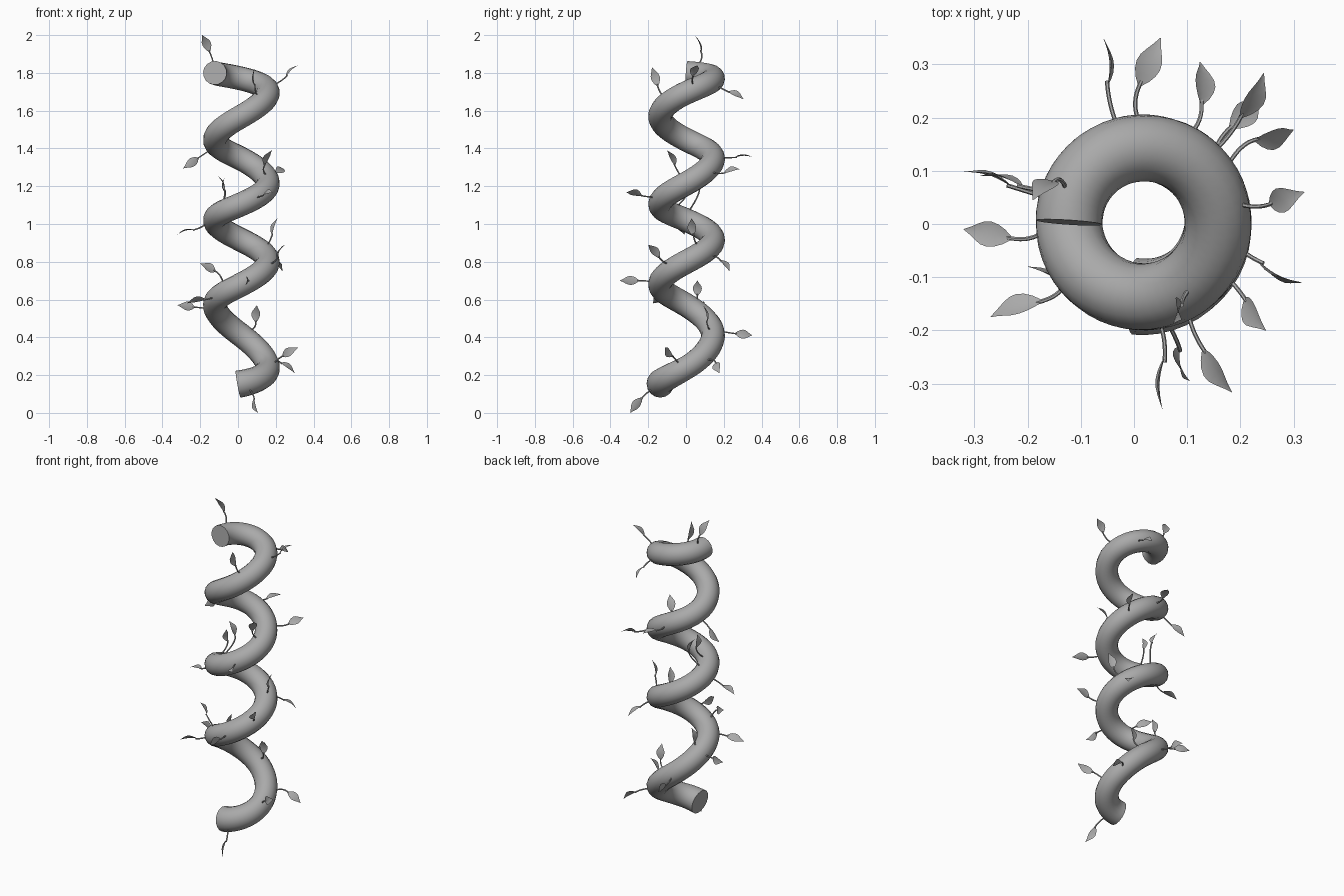
import bpy
import math
from mathutils import Vector, Quaternion

cube = bpy.data.objects.get("Cube")
if cube:
    bpy.data.objects.remove(cube, do_unlink=True)

gray = bpy.data.materials.new("plain gray")
gray.use_nodes = True
color = (0.4, 0.4, 0.4, 1)
gray.diffuse_color = color
gray.node_tree.nodes["Principled BSDF"].inputs["Base Color"].default_value = color

# Coil centre line: height at each quarter turn, starting at the front
CENTER = Vector((0.018, 0.003, 0))
COIL_RADIUS = 0.14
HEIGHTS = [.155, .24, .41, .57, .68, .80, .915, 1.02, 1.105,
           1.215, 1.345, 1.445, 1.57, 1.695, 1.77, 1.80]


def coil_height(q):
    """Smooth height at q quarter turns."""
    last = len(HEIGHTS) - 1
    i = max(0, min(int(math.floor(q)), last - 1))
    t = q - i
    a, b, c, d = (HEIGHTS[max(0, min(i + k, last))] for k in (-1, 0, 1, 2))
    return b + t * ((c - a) + t * (2*a - 5*b + 4*c - d + t * (3*(b - c) + d - a))) / 2


def coil_point(q):
    angle = (q - 1) * math.pi / 2
    return CENTER + Vector((COIL_RADIUS * math.cos(angle),
                            COIL_RADIUS * math.sin(angle), coil_height(q)))


def finish(obj, angle=50):
    obj.data.materials.clear()
    obj.data.materials.append(gray)
    bpy.ops.object.select_all(action='DESELECT')
    obj.select_set(True)
    bpy.context.view_layer.objects.active = obj
    if obj.type == 'CURVE':
        bpy.ops.object.convert(target='MESH')
        obj = bpy.context.view_layer.objects.active
    bpy.ops.object.shade_smooth_by_angle(angle=math.radians(angle))


def tube(name, points, radii, resolution):
    """Round capped tube along a path, with one radius per point."""
    curve = bpy.data.curves.new(name, 'CURVE')
    curve.dimensions = '3D'
    curve.bevel_depth = 1
    curve.bevel_resolution = resolution
    curve.use_fill_caps = True
    spline = curve.splines.new('POLY')
    spline.points.add(len(points) - 1)
    for target, p, r in zip(spline.points, points, radii):
        target.co = (*p, 1)
        target.radius = r
    obj = bpy.data.objects.new(name, curve)
    bpy.context.collection.objects.link(obj)
    finish(obj)


# Main spiral stem
START, END, STEPS = -0.08, len(HEIGHTS) - 1, 180
params = [START + (END - START) * i / STEPS for i in range(STEPS + 1)]
path = [coil_point(q) for q in params]
thickness = [0.063 + 0.009 * max(0, 1 - max(q, 0)) for q in params]
tube("spiral_stem", path, thickness, 6)

# Leaves grouped by roll: (joint with the twig, tip)
FLAT = [
    ((.255, .037, 1.78), (.32, .06, 1.84)),
    ((-.23, -.027, .97), (-.32, -.01, .945)),
    ((.14, -.06, 1.31), (.18, -.1, 1.39)),
    ((.18, .18, .81), (.235, .23, .75)),
    ((.01, .26, 1.352), (.05, .35, 1.355)),
    ((.095, .11, .48), (.1, .09, .57)),
    ((-.1, .06, .62), (-.08, .06, .70)),
    ((-.07, .07, 1.18), (-.11, .07, 1.257)),
]
TILTED = [
    ((-.15, .08, 1.91), (-.19, .045, 2.0)),
    ((.127, .224, 1.70), (.124, .305, 1.66)),
    ((-.173, -.145, .60), (-.27, -.175, .58)),
    ((.13, -.235, 1.15), (.184, -.316, 1.167)),
    ((.2, .2, 1.27), (.244, .284, 1.29)),
    ((.18, .04, .94), (.21, .03, 1.03)),
    ((.208, -.14, .82), (.248, -.2, .89)),
    ((.227, .158, .265), (.3, .177, .21)),
]
UPRIGHT = [
    ((.09, -.15, 1.73), (.09, -.18, 1.83)),
    ((-.21, .07, 1.35), (-.29, .09, 1.295)),
    ((-.23, .07, .56), (-.32, .098, .57)),
    ((-.12, -.13, .75), (-.2, -.08, .79)),
    ((-.07, 0, 1.17), (-.07, -.01, 1.247)),
    ((.058, -.25, .70), (.054, -.35, .70)),
    ((.085, -.232, .08), (.105, -.295, 0)),
    ((.235, -.07, .30), (.317, -.11, .345)),
    ((-.05, .26, .42), (-.058, .35, .41)),
]
# Half width along the blade, from joint to tip
WIDTHS = [.003, .014, .021, .024, .022, .015, .007, .0005]


def leaf(name, joint, tip, roll):
    """Pointed blade, folded along its midrib and gently cupped."""
    axis = tip - joint
    forward = axis.normalized()
    side = forward.cross(Vector((0, 0, 1))).normalized()
    side = Quaternion(forward, math.radians(roll)) @ side
    normal = side.cross(forward)
    verts, faces = [], []
    for i, w in enumerate(WIDTHS):
        t = i / (len(WIDTHS) - 1)
        middle = joint + axis * t + normal * 0.008 * math.sin(t * math.pi)
        for s in (-1, 0, 1):
            verts.append(middle + side * w * s + normal * 0.25 * w * abs(s))
    for i in range(len(WIDTHS) - 1):
        for j in (0, 1):
            a = i * 3 + j
            faces.append((a, a + 1, a + 4, a + 3))
    mesh = bpy.data.meshes.new(name)
    mesh.from_pydata(verts, [], faces)
    obj = bpy.data.objects.new(name, mesh)
    bpy.context.collection.objects.link(obj)
    finish(obj)


def twig(name, joint, tip):
    """Thin curved stalk from the nearest part of the spiral to the leaf."""
    core = min(path, key=lambda p: (p - joint).length)
    out = (joint - core).normalized()
    root = core + out * 0.055
    bend = joint - (tip - joint).normalized() * 0.035
    points = []
    for i in range(9):
        t = i / 8
        points.append(root * (1 - t)**2 + bend * 2 * t * (1 - t) + joint * t * t)
    points.append(joint + (tip - joint) * 0.1)
    tube(name, points, [0.004] * len(points), 1)


count = 0
for roll, group in ((0, FLAT), (40, TILTED), (85, UPRIGHT)):
    for joint, tip in group:
        count += 1
        joint, tip = Vector(joint), Vector(tip)
        leaf(f"leaf_{count}", joint, tip, roll)
        twig(f"twig_{count}", joint, tip)
